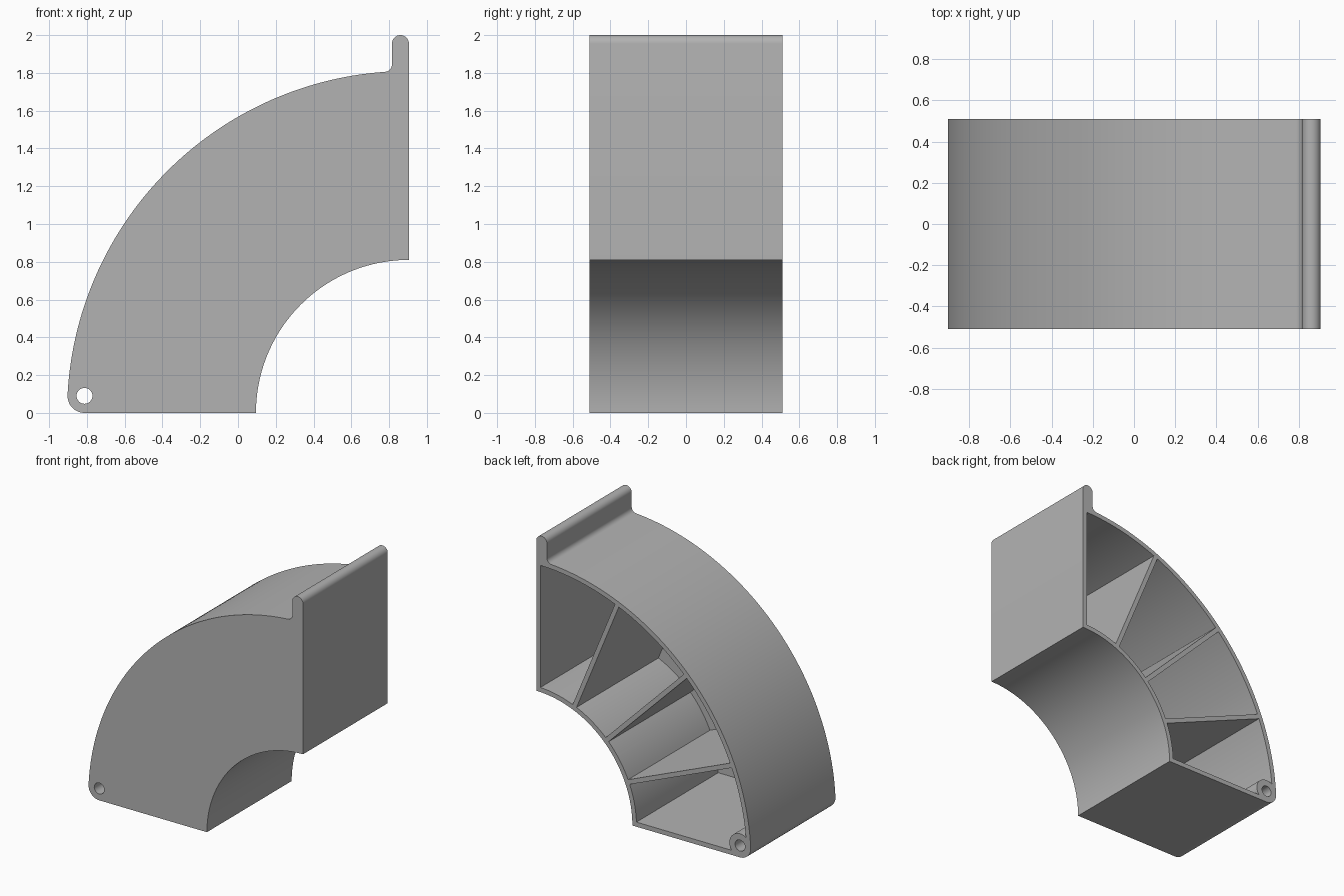
import bpy, bmesh
from math import sin, cos, asin, sqrt, pi, radians

if "Cube" in bpy.data.objects:
    bpy.data.objects.remove(bpy.data.objects["Cube"], do_unlink=True)

CX = 0.905                # x of the common arc centre, at z = 0
R_OUT, R_IN = 1.81, 0.81  # outer and inner arc radii
HALF = 0.51               # half depth
WALL = 0.035
CORNER = 0.09             # rounded corner and pivot boss radius
TAB = 0.09                # tab thickness
BOSS_X = CX - sqrt((R_OUT - CORNER) ** 2 - CORNER ** 2)

grey = bpy.data.materials.new("plain grey")
grey.use_nodes = True
grey.diffuse_color = (0.45, 0.45, 0.45, 1)
grey.node_tree.nodes["Principled BSDF"].inputs["Base Color"].default_value = grey.diffuse_color


def arc(cx, cz, r, a0, a1, n):
    """Points along an arc, angles in radians."""
    steps = [a0 + (a1 - a0) * i / n for i in range(n + 1)]
    return [(cx + r * cos(a), cz + r * sin(a)) for a in steps]


def prism(name, points, y0, y1):
    """Extrude an x-z outline from y0 to y1."""
    bm = bmesh.new()
    face = bm.faces.new([bm.verts.new((x, y0, z)) for x, z in points])
    new = bmesh.ops.extrude_face_region(bm, geom=[face])["geom"]
    verts = [v for v in new if isinstance(v, bmesh.types.BMVert)]
    bmesh.ops.translate(bm, vec=(0, y1 - y0, 0), verts=verts)
    bmesh.ops.recalc_face_normals(bm, faces=bm.faces)
    mesh = bpy.data.meshes.new(name)
    bm.to_mesh(mesh)
    bm.free()
    mesh.materials.append(grey)
    obj = bpy.data.objects.new(name, mesh)
    bpy.context.collection.objects.link(obj)
    return obj


def subtract(obj, cutter):
    mod = obj.modifiers.new("cut", 'BOOLEAN')
    mod.operation, mod.solver, mod.object = 'DIFFERENCE', 'EXACT', cutter
    cutter.hide_render = True
    cutter.hide_set(True)


def circle(r, n):
    return arc(BOSS_X, CORNER, r, 0, 2 * pi, n)[:-1]


# Quarter-ring body with the rounded pivot corner and the upright tab
tangent = pi - asin(CORNER / (R_OUT - CORNER))
fillet = 0.04
tab_x = CX - TAB
arc_end = pi / 2 + asin((TAB + fillet) / R_OUT)
fillet_z = R_OUT * sin(arc_end) + fillet
outline = arc(CX, 0, R_IN, pi / 2, pi, 48)
outline += arc(BOSS_X, CORNER, CORNER, 1.5 * pi, tangent, 12)
outline += arc(CX, 0, R_OUT, tangent, arc_end, 72)[1:]
outline += arc(tab_x - fillet, fillet_z, fillet, -pi / 2, 0, 8)[1:]
outline += arc(tab_x + TAB / 2, 2 - TAB / 2, TAB / 2, pi, 0, 16)
body = prism("ribbed_quarter_ring", outline, -HALF, HALF)

# Four compartments open at the back, split by three radial ribs
boss = prism("boss_keepout", circle(CORNER, 48), -HALF - 0.2, HALF + 0.2)
r0, r1 = R_IN + WALL, R_OUT - WALL
for i in range(4):
    a0, a1 = (radians(90 + 22.5 * k) for k in (i, i + 1))
    d0 = WALL if i == 0 else WALL / 2
    d1 = WALL if i == 3 else WALL / 2
    cell = arc(CX, 0, r0, a0 + asin(d0 / r0), a1 - asin(d1 / r0), 12)
    cell += arc(CX, 0, r1, a1 - asin(d1 / r1), a0 + asin(d0 / r1), 18)
    cutter = prism(f"compartment_cutter_{i + 1}", cell, -HALF + WALL, HALF + 0.1)
    if i == 3:
        subtract(cutter, boss)
    subtract(body, cutter)

# Pivot hole through the boss
subtract(body, prism("pivot_hole_cutter", circle(0.042, 32), -HALF - 0.1, HALF + 0.1))

# Bake the cuts, drop the helpers, shade smooth with sharp edges kept
graph = bpy.context.evaluated_depsgraph_get()
baked = bpy.data.meshes.new_from_object(body.evaluated_get(graph))
body.modifiers.clear()
body.data = baked
for obj in list(bpy.data.objects):
    if "cutter" in obj.name or "keepout" in obj.name:
        bpy.data.objects.remove(obj, do_unlink=True)
bpy.ops.object.select_all(action='DESELECT')
body.select_set(True)
bpy.context.view_layer.objects.active = body
bpy.ops.object.shade_smooth_by_angle(angle=radians(30))
